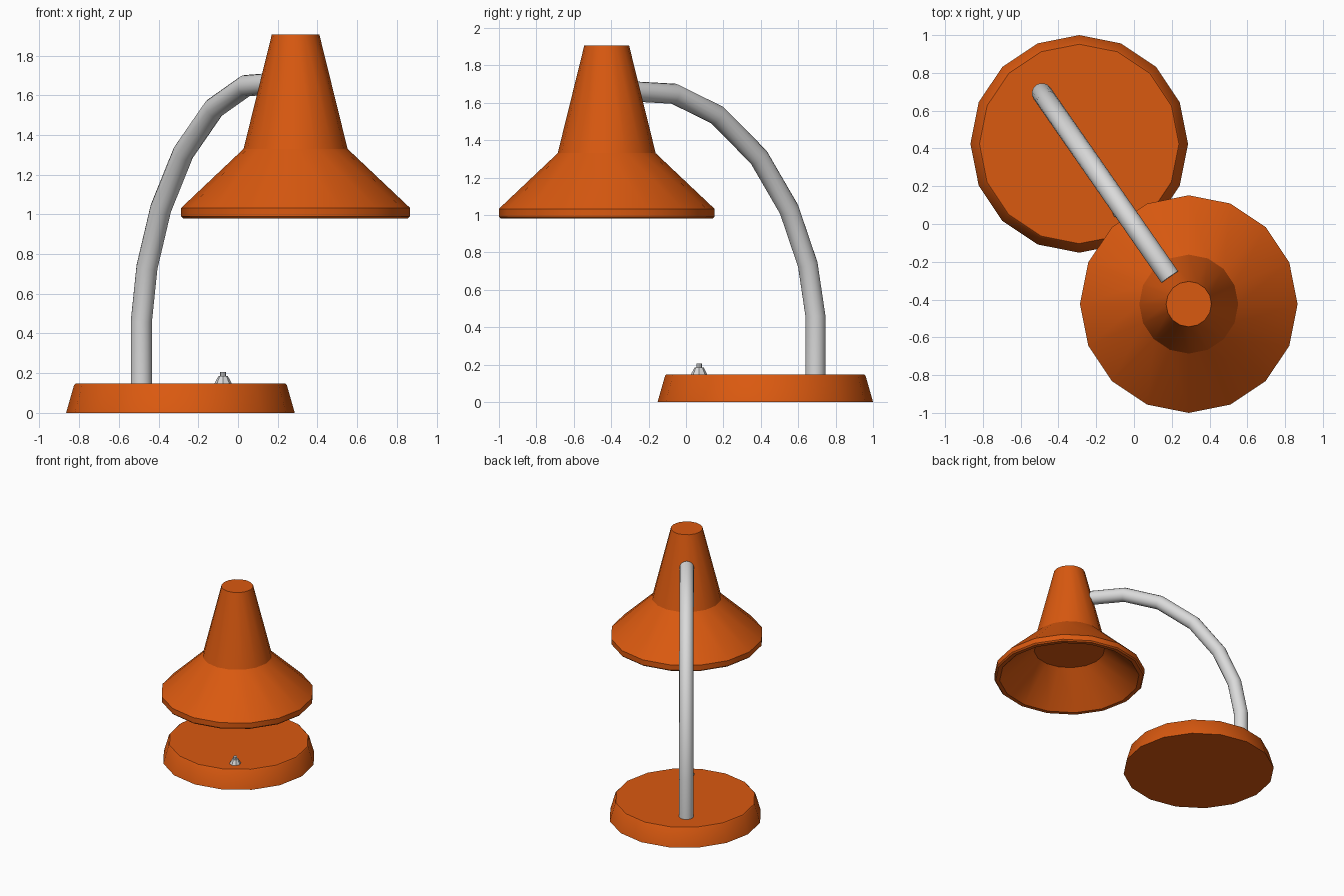
import bpy, bmesh, math
from mathutils import Vector

if "Cube" in bpy.data.objects:
    bpy.data.objects.remove(bpy.data.objects["Cube"])


def material(name, rgb):
    m = bpy.data.materials.new(name)
    m.diffuse_color = (*rgb, 1)
    m.use_nodes = True
    m.node_tree.nodes["Principled BSDF"].inputs["Base Color"].default_value = m.diffuse_color
    return m


orange = material("orange paint", (0.70, 0.10, 0.005))
grey = material("light grey metal", (0.70, 0.70, 0.70))


def finish(bm, name, mat, loc=(0, 0, 0), angle=30):
    bmesh.ops.recalc_face_normals(bm, faces=bm.faces)
    me = bpy.data.meshes.new(name)
    bm.to_mesh(me)
    bm.free()
    me.materials.append(mat)
    ob = bpy.data.objects.new(name, me)
    ob.location = loc
    bpy.context.collection.objects.link(ob)
    bpy.ops.object.select_all(action='DESELECT')
    ob.select_set(True)
    bpy.context.view_layer.objects.active = ob
    bpy.ops.object.shade_smooth_by_angle(angle=math.radians(angle))
    return ob


def skin(bm, rings):
    """Join successive rings of vertices and cap both ends."""
    n = len(rings[0])
    for a, b in zip(rings, rings[1:]):
        for i in range(n):
            j = (i + 1) % n
            bm.faces.new((a[i], a[j], b[j], b[i]))
    bm.faces.new(rings[0])
    bm.faces.new(rings[-1])


def lathe(name, profile, mat, loc, sides=16):
    """Solid of revolution from (radius, height) points."""
    bm = bmesh.new()
    rings = []
    for r, z in profile:
        rings.append([bm.verts.new((r * math.cos(k * math.tau / sides),
                                    r * math.sin(k * math.tau / sides), z))
                      for k in range(sides)])
    skin(bm, rings)
    return finish(bm, name, mat, loc)


# Round weighted base
lathe("base", [(0.576, 0), (0.536, 0.14), (0.528, 0.148)], orange, (-0.29, 0.424, 0))

# Hollow shade: outside from the top down, round the rim, up to the inner ceiling
lathe("shade", [(0.12, 1.905), (0.262, 1.33), (0.576, 1.033), (0.576, 0.99),
                (0.566, 0.98), (0.535, 0.98), (0.27, 1.225)],
      orange, (0.29, -0.424, 0))

# Switch: collar and button
lathe("switch_collar", [(0.044, 0.146), (0.040, 0.155), (0.024, 0.185)], grey, (-0.075, 0.07, 0), 8)
lathe("switch_button", [(0.015, 0.18), (0.015, 0.205)], grey, (-0.075, 0.07, 0), 8)

# Bent arm: (distance from foot, height) in the plane from base to shade
path = [(0, 0.13), (0, 0.46), (0.05, 0.735), (0.172, 1.03), (0.37, 1.31),
        (0.642, 1.535), (0.922, 1.648), (1.185, 1.66)]
out = Vector((0.571, -0.821, 0)).normalized()
side = Vector((0, 0, 1)).cross(out)
foot = Vector((-0.487, 0.692, 0))
pts = [foot + out * d + Vector((0, 0, z)) for d, z in path]
bm = bmesh.new()
rings = []
for i, p in enumerate(pts):
    t1 = (p - pts[i - 1]).normalized() if i else Vector((0, 0, 1))
    t2 = (pts[i + 1] - p).normalized() if i < len(pts) - 1 else t1
    t = (t1 + t2).normalized()
    up = t.cross(side) / max(t.dot(t1), 0.5)      # keep width at the bends
    rings.append([bm.verts.new(p + 0.054 * (side * math.cos(k * math.tau / 16)
                                            + up * math.sin(k * math.tau / 16)))
                  for k in range(16)])
skin(bm, rings)
finish(bm, "arm", grey, angle=35)
